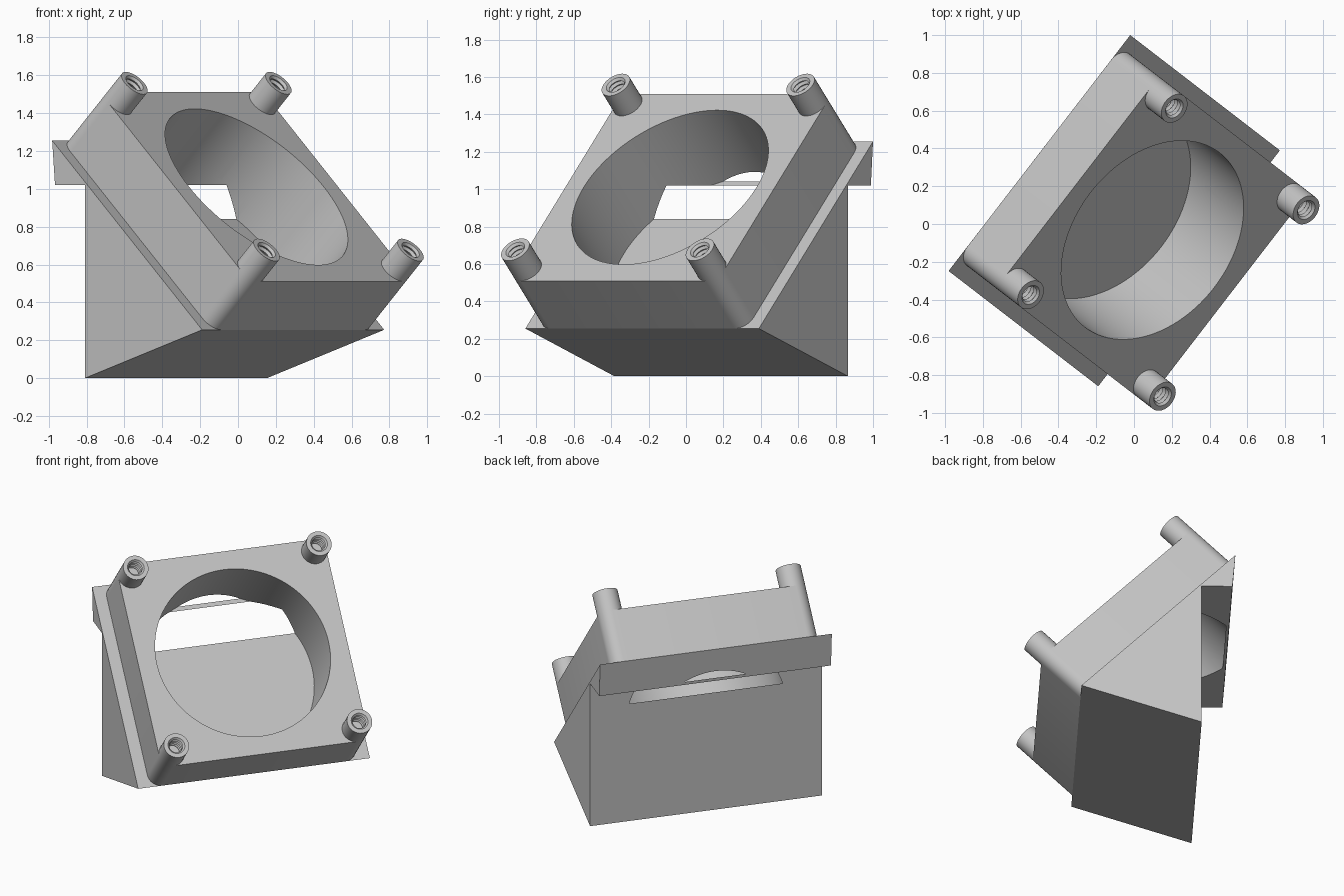
import bpy, bmesh, math
from mathutils import Matrix

old = bpy.data.objects.get("Cube")
if old:
    bpy.data.objects.remove(old, do_unlink=True)

grey = bpy.data.materials.new("light grey")
grey.use_nodes = True
grey.diffuse_color = (0.55, 0.55, 0.55, 1)
grey.node_tree.nodes["Principled BSDF"].inputs["Base Color"].default_value = (0.55, 0.55, 0.55, 1)

# Whole duct is turned about z; the fan seat is tilted 45 degrees
turn = Matrix.Rotation(math.radians(52.4), 4, 'Z') @ Matrix.Translation((-0.008, 0, 0))
seat = turn @ Matrix.Translation((0, 0.126, 0.755)) @ Matrix.Rotation(math.radians(45), 4, 'X')

HALF_WIDTH = 0.788      # wedge
HALF_MOUNT = 0.707      # square mount
POST_R = 0.084
MOUNT_H, POST_H = 0.361, 0.513
BORE_R, BORE_DEPTH = 0.583, 0.139


def finish(name, bm, matrix):
    bmesh.ops.recalc_face_normals(bm, faces=bm.faces)
    mesh = bpy.data.meshes.new(name)
    bm.to_mesh(mesh)
    bm.free()
    mesh.transform(matrix)
    mesh.materials.append(grey)
    obj = bpy.data.objects.new(name, mesh)
    bpy.context.collection.objects.link(obj)
    return obj


def prism(name, outline, offset, matrix):
    """Extrude a closed outline of 3D points along an offset."""
    bm = bmesh.new()
    face = bm.faces.new([bm.verts.new(p) for p in outline])
    new = bmesh.ops.extrude_face_region(bm, geom=[face])["geom"]
    bmesh.ops.translate(bm, vec=offset, verts=[v for v in new if isinstance(v, bmesh.types.BMVert)])
    return finish(name, bm, matrix)


def lathe(name, profile, matrix, steps=32):
    """Revolve (radius, height) points about z."""
    bm = bmesh.new()
    verts = [bm.verts.new((r, 0, h)) for r, h in profile]
    edges = [bm.edges.new(pair) for pair in zip(verts, verts[1:])]
    bmesh.ops.spin(bm, geom=verts + edges, cent=(0, 0, 0), axis=(0, 0, 1),
                   angle=math.tau, steps=steps, use_merge=False)
    bmesh.ops.remove_doubles(bm, verts=bm.verts, dist=0.0002)
    return finish(name, bm, matrix)


def activate(obj):
    bpy.ops.object.select_all(action='DESELECT')
    obj.select_set(True)
    bpy.context.view_layer.objects.active = obj


# Wedge base with the overhanging rear lip
side = [(0.407, 0), (-0.374, 0.255), (0.626, 1.255), (0.607, 1.02), (0.407, 1.02)]
base = prism("duct_base", [(-HALF_WIDTH, y, z) for y, z in side], (2 * HALF_WIDTH, 0, 0), turn)

# Square fan mount with rounded corners
inner = HALF_MOUNT - POST_R
outline = []
for corner, (sx, sy) in enumerate([(1, 1), (-1, 1), (-1, -1), (1, -1)]):
    for i in range(9):
        a = (corner + i / 8) * math.pi / 2
        outline.append((sx * inner + POST_R * math.cos(a), sy * inner + POST_R * math.sin(a), 0))
mount = prism("fan_mount", outline, (0, 0, MOUNT_H), seat)

# Round air bore, flat at its lower end
bore = lathe("bore_cutter", [(0, -BORE_DEPTH), (BORE_R, -BORE_DEPTH), (BORE_R, 0.6), (0, 0.6)], seat, 96)
bore.hide_render = True
for part in (base, mount):
    mod = part.modifiers.new("bore", 'BOOLEAN')
    mod.operation = 'DIFFERENCE'
    mod.solver = 'EXACT'
    mod.object = bore
    activate(part)
    bpy.ops.object.modifier_apply(modifier=mod.name)
bpy.data.objects.remove(bore, do_unlink=True)

# Four screw posts with ridged holes
pitch = 0.026
profile = [(0, MOUNT_H), (POST_R, MOUNT_H), (POST_R, POST_H), (0.056, POST_H)]
for i in range(5):
    top = POST_H - i * pitch
    profile += [(0.044, top - pitch / 2), (0.056, top - pitch)]
profile.append((0, POST_H - 5 * pitch))
posts = []
for sx, side_name in ((-1, "right"), (1, "left")):
    for sy, end_name in ((-1, "lower"), (1, "upper")):
        place = seat @ Matrix.Translation((sx * inner, sy * inner, 0))
        posts.append(lathe(f"{end_name}_{side_name}_post", profile, place))

for part in [base, mount] + posts:
    activate(part)
    bpy.ops.object.shade_smooth_by_angle(angle=math.radians(30))
